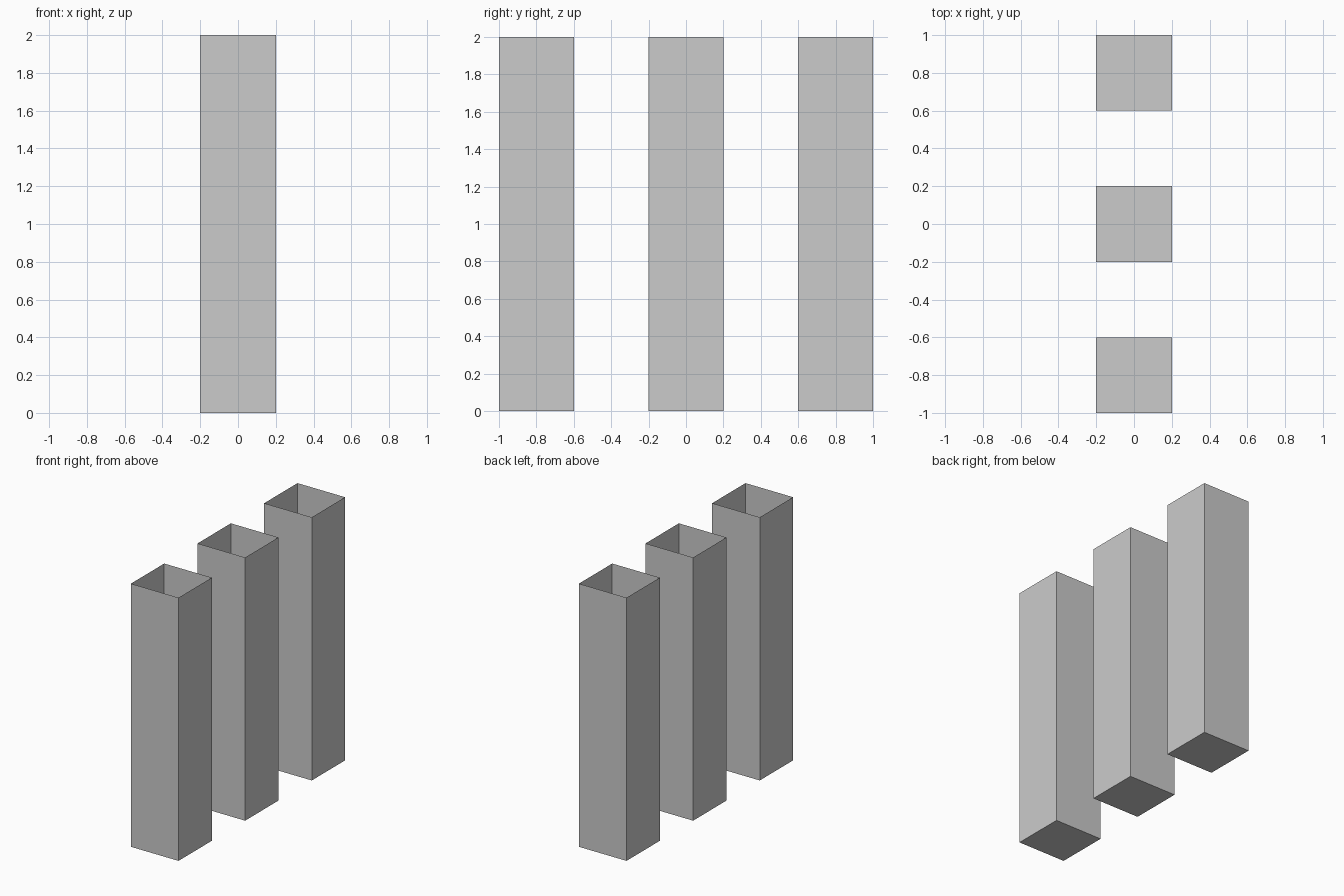
import bpy
import bmesh
from mathutils import Matrix

if "Cube" in bpy.data.objects:
    bpy.data.objects.remove(bpy.data.objects["Cube"])

WIDTH, HEIGHT, SPACING = 0.4, 2.0, 0.8


def open_box(name, y):
    # Thin-walled square tube: closed floor, open top
    bm = bmesh.new()
    bmesh.ops.create_cube(bm, size=1, matrix=Matrix.Translation((0, 0, HEIGHT / 2))
                          @ Matrix.Diagonal((WIDTH, WIDTH, HEIGHT, 1)))
    bm.normal_update()
    lid = [f for f in bm.faces if f.normal.z > 0.5]
    bmesh.ops.delete(bm, geom=lid, context='FACES_ONLY')
    mesh = bpy.data.meshes.new(name)
    bm.to_mesh(mesh)
    bm.free()
    obj = bpy.data.objects.new(name, mesh)
    obj.location.y = y
    bpy.context.collection.objects.link(obj)


# Row of three identical columns
for i, label in enumerate(("front", "middle", "back")):
    open_box(label + "_open_column", (i - 1) * SPACING)
